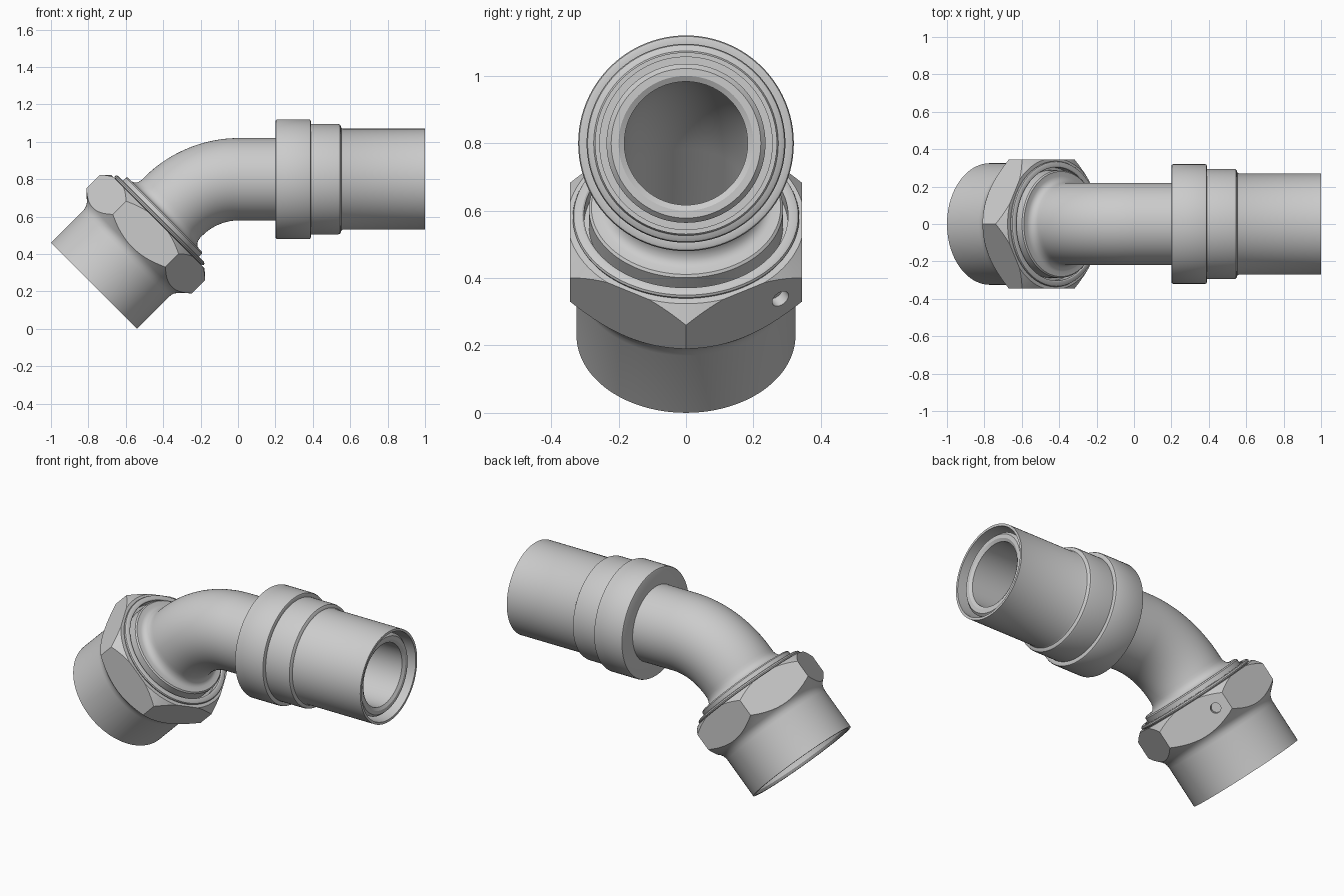
import bpy, bmesh, math
from mathutils import Vector

if "Cube" in bpy.data.objects:
    bpy.data.objects.remove(bpy.data.objects["Cube"])

steel = bpy.data.materials.new("grey steel")
steel.diffuse_color = (0.6, 0.6, 0.6, 1)
steel.use_nodes = True
steel.node_tree.nodes["Principled BSDF"].inputs["Base Color"].default_value = steel.diffuse_color

NUT_END = (-0.77, 0.23)      # centre of the open nut end (x, z)
A45 = math.pi / 4
BEND_X, BEND_Z, BEND_R = 0.007, 0.3, 0.5


def nut(s, r):               # ring on the slanted axis
    return (NUT_END[0] + s * math.cos(A45), NUT_END[1] + s * math.sin(A45), A45, r)


def bend(a, r):              # ring on the elbow arc
    return (BEND_X - BEND_R * math.sin(a), BEND_Z + BEND_R * math.cos(a), a, r)


def pipe(x, r):              # ring on the level axis
    return (x, 0.8, 0.0, r)


def sweep(name, rings, segs=96, closed=True):
    """Skin circular rings (x, z, axis angle, radius) into a solid."""
    bm = bmesh.new()
    loops = []
    for x, z, a, r in rings:
        u = Vector((-math.sin(a), 0, math.cos(a)))
        loops.append([bm.verts.new(Vector((x, 0, z)) + r * (
            math.cos(t) * u + math.sin(t) * Vector((0, 1, 0))))
            for t in (2 * math.pi * i / segs for i in range(segs))])
    pairs = list(zip(loops, loops[1:]))
    if closed:
        pairs.append((loops[-1], loops[0]))
    for p, q in pairs:
        for i in range(segs):
            j = (i + 1) % segs
            bm.faces.new((p[i], p[j], q[j], q[i]))
    bmesh.ops.remove_doubles(bm, verts=bm.verts, dist=1e-5)
    bmesh.ops.recalc_face_normals(bm, faces=bm.faces)
    me = bpy.data.meshes.new(name)
    bm.to_mesh(me)
    bm.free()
    me.materials.append(steel)
    ob = bpy.data.objects.new(name, me)
    bpy.context.collection.objects.link(ob)
    return ob


def activate(ob):
    bpy.ops.object.select_all(action='DESELECT')
    ob.select_set(True)
    bpy.context.view_layer.objects.active = ob


def cut(ob, cutter, op):
    activate(ob)
    m = ob.modifiers.new("cut", 'BOOLEAN')
    m.operation, m.object, m.solver = op, cutter, 'EXACT'
    bpy.ops.object.modifier_apply(modifier=m.name)
    bpy.data.objects.remove(cutter)


def smooth(ob):
    activate(ob)
    bpy.ops.object.shade_smooth_by_angle(angle=math.radians(30))


# Elbow tube: sealing cone, flange, bend and straight run, then back through the bore
arc = [A45 * i / 24 for i in range(25)]
outer = [nut(s, r) for s, r in (
    (.20, .215), (.38, .28), (.46, .28), (.46, .288), (.53, .288), (.537, .281),
    (.537, .255), (.541, .241), (.551, .23), (.565, .223), (.58, .22))]
outer += [bend(a, .22) for a in reversed(arc)] + [pipe(.25, .22)]
inner = [pipe(.25, .183)] + [bend(a, .183) for a in arc] + [nut(.20, .183)]
smooth(sweep("elbow_tube", outer + inner))

# Swivel nut: turned profile trimmed to a hexagon
body = sweep("swivel_nut", [nut(s, r) for s, r in (
    (0, .325), (.24, .325), (.258, .327), (.273, .332), (.288, .342), (.345, .402),
    (.437, .402), (.485, .352), (.485, .325), (.488, .333), (.495, .336), (.502, .333),
    (.506, .326), (.506, .308), (.503, .303), (.46, .303), (.46, .284), (.36, .284),
    (.33, .298), (.015, .298), (0, .308))])
hexagon = sweep("hex_cutter", [nut(-.05, 0), nut(-.05, .398), nut(.6, .398), nut(.6, 0)],
                6, False)
cut(body, hexagon, 'INTERSECT')

# Small drilled hole in one hex flat
axis = Vector((math.cos(A45), 0, math.sin(A45)))
up = Vector((-math.sin(A45), 0, math.cos(A45)))
side = Vector((0, 1, 0))
normal = -up * math.cos(math.pi / 6) + side * 0.5
spot = Vector((NUT_END[0], 0, NUT_END[1])) + axis * .39 - up * .236 + side * .28
bpy.ops.mesh.primitive_cylinder_add(vertices=32, radius=.028, depth=.07, location=spot,
                                    rotation=normal.to_track_quat('Z', 'Y').to_euler())
cut(body, bpy.context.object, 'DIFFERENCE')
smooth(body)

# Stepped outer sleeve with rounded shoulders
smooth(sweep("stepped_sleeve", [pipe(x, r) for x, r in (
    (.20, .2), (.20, .31), (.203, .317), (.21, .32), (.38, .32), (.387, .317), (.39, .31),
    (.39, .295), (.535, .295), (.545, .292), (.55, .284), (.553, .274), (.56, .27),
    (1.0, .27), (1.0, .256), (.6, .256), (.6, .2))]))

# Inner nipple, set slightly back inside the sleeve
smooth(sweep("inner_nipple", [pipe(x, r) for x, r in (
    (.24, .21), (.58, .21), (.6, .236), (.955, .236), (.97, .222), (.97, .2),
    (.96, .183), (.24, .183))]))
